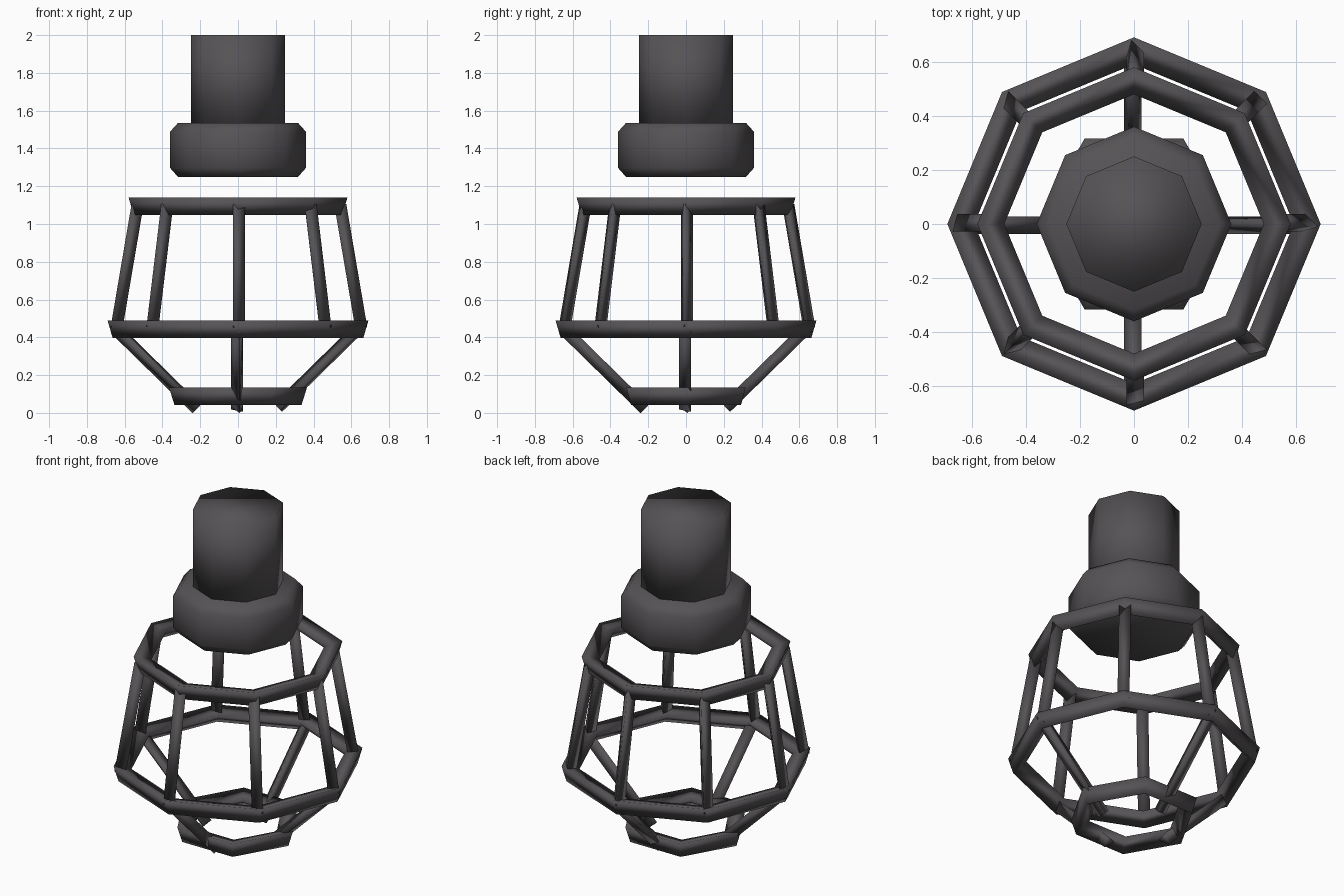
import bpy
import bmesh
from math import cos, sin, pi, radians
from mathutils import Vector

cube = bpy.data.objects.get("Cube")
if cube:
    bpy.data.objects.remove(cube, do_unlink=True)

# One dark metal colour
metal = bpy.data.materials.new("dark_grey_metal")
metal.use_nodes = True
colour = (0.093, 0.086, 0.092, 1)
metal.diffuse_color = colour
metal.node_tree.nodes["Principled BSDF"].inputs["Base Color"].default_value = colour


def finish(name, bm):
    """Turn a bmesh into a smooth shaded object."""
    bmesh.ops.recalc_face_normals(bm, faces=bm.faces)
    for face in bm.faces:
        face.smooth = True
    mesh = bpy.data.meshes.new(name)
    bm.to_mesh(mesh)
    bm.free()
    mesh.materials.append(metal)
    obj = bpy.data.objects.new(name, mesh)
    bpy.context.collection.objects.link(obj)
    return obj


def triangle(radius, start):
    """Corners of the three-sided rod section."""
    angles = [radians(start + 120 * k) for k in range(3)]
    return [(radius * cos(a), radius * sin(a)) for a in angles]


def lathe(name, profile, sides, closed=False):
    """Turn a (radius, height) profile into a faceted body or ring."""
    bm = bmesh.new()
    loops = []
    for k in range(sides):
        a = 2 * pi * k / sides
        loops.append([bm.verts.new((r * cos(a), r * sin(a), z)) for r, z in profile])
    count = len(profile)
    for k in range(sides):
        here, after = loops[k], loops[(k + 1) % sides]
        for j in range(count if closed else count - 1):
            i = (j + 1) % count
            bm.faces.new((here[j], after[j], after[i], here[i]))
    if not closed:
        for end in (0, -1):
            bm.faces.new([loop[end] for loop in loops])
    return finish(name, bm)


def ring(name, radius, height, sides):
    """Mitred ring of three-sided rod."""
    mitre = cos(pi / sides)
    section = [(radius + x / mitre, height + z) for x, z in triangle(0.055, 45)]
    return lathe(name, section, sides, closed=True)


def bar(name, low, high, start):
    """Straight three-sided rod between two points."""
    low, high = Vector(low), Vector(high)
    turn = Vector((0, 0, 1)).rotation_difference(high - low)
    bm = bmesh.new()
    ends = []
    for point in (low, high):
        ends.append([bm.verts.new(point + turn @ Vector((x, y, 0)))
                     for x, y in triangle(0.038, start)])
    for k in range(3):
        n = (k + 1) % 3
        bm.faces.new((ends[0][k], ends[0][n], ends[1][n], ends[1][k]))
    for end in ends:
        bm.faces.new(end)
    return finish(name, bm)


def polar(radius, angle, z):
    return (radius * cos(angle), radius * sin(angle), z)


# Lamp holder: stem and chamfered collar
lathe("stem", [(0.25, 1.53), (0.25, 2.0)], 8)
lathe("collar", [(0.318, 1.25), (0.36, 1.297), (0.36, 1.488), (0.318, 1.535)], 8)

# Cage rings
ring("top_ring", 0.537, 1.101, 8)
ring("middle_ring", 0.648, 0.449, 8)
ring("bottom_ring", 0.32, 0.095, 6)

# Eight upper bars, and a lower bar below every second one
for k in range(8):
    a = k * pi / 4
    bar(f"upper_bar_{k + 1}", polar(0.648, a, 0.449), polar(0.537, a, 1.101), 225)
    if k % 2 == 0:
        bar(f"lower_bar_{k // 2 + 1}", polar(0.215, a, 0.025), polar(0.648, a, 0.449), 45)
